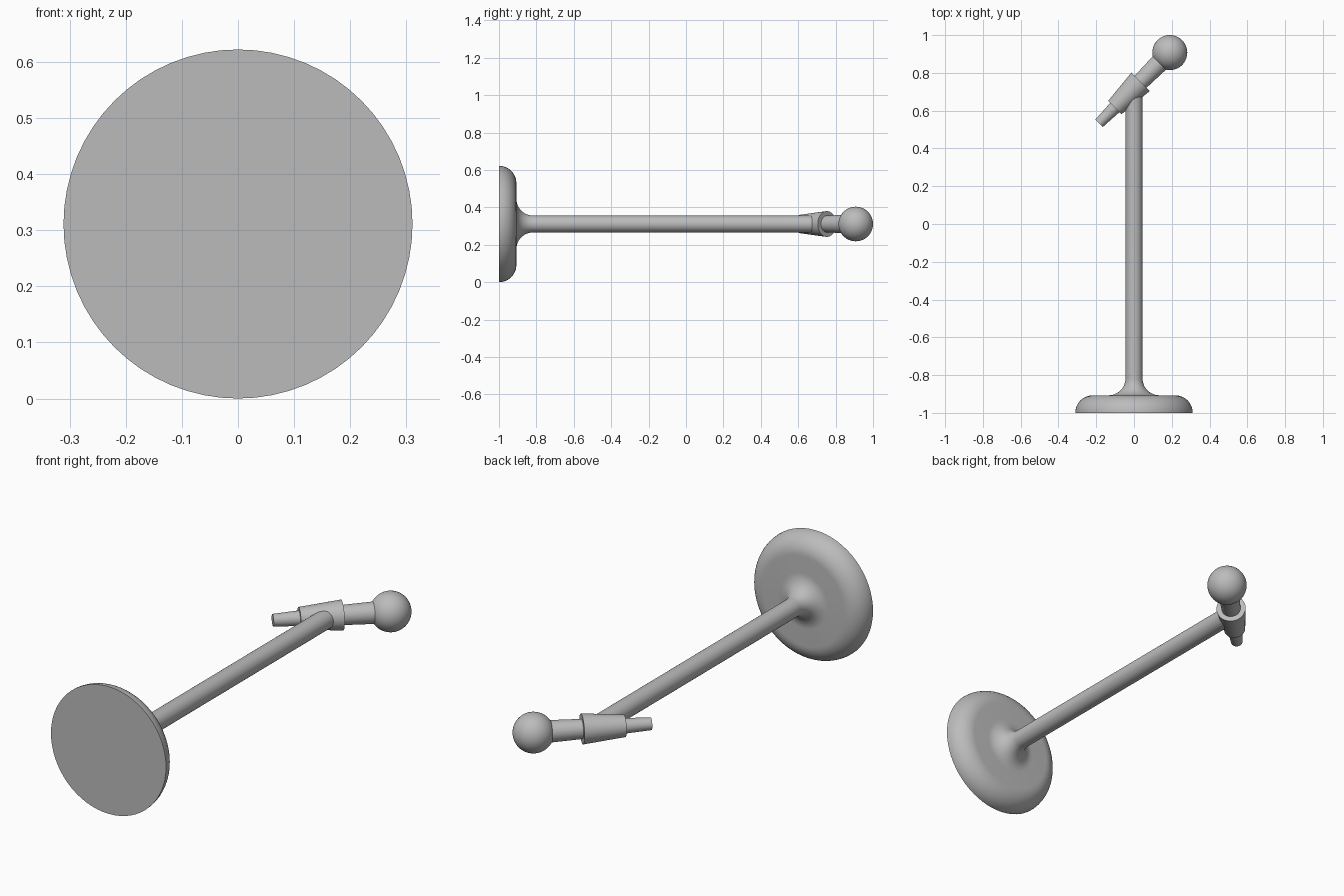
import bpy, bmesh, math
from mathutils import Matrix, Vector

if "Cube" in bpy.data.objects:
    bpy.data.objects.remove(bpy.data.objects["Cube"])

CZ = 0.311          # height of the arm axis
SEG = 64

grey = bpy.data.materials.new("satin_grey")
grey.diffuse_color = (0.5, 0.5, 0.5, 1)
grey.use_nodes = True
grey.node_tree.nodes["Principled BSDF"].inputs["Base Color"].default_value = grey.diffuse_color


def lathe(name, profile, origin, direction):
    """Spin (radius, distance) points around an axis."""
    bm = bmesh.new()
    verts = [bm.verts.new((r, 0, d)) for r, d in profile]
    edges = [bm.edges.new(p) for p in zip(verts, verts[1:])]
    bmesh.ops.spin(bm, geom=verts + edges, cent=(0, 0, 0), axis=(0, 0, 1),
                   angle=math.tau, steps=SEG, use_duplicate=False)
    bmesh.ops.remove_doubles(bm, verts=bm.verts, dist=1e-5)
    bmesh.ops.recalc_face_normals(bm, faces=bm.faces)
    rot = Vector((0, 0, 1)).rotation_difference(Vector(direction)).to_matrix().to_4x4()
    bm.transform(Matrix.Translation(origin) @ rot)
    mesh = bpy.data.meshes.new(name)
    bm.to_mesh(mesh)
    bm.free()
    mesh.materials.append(grey)
    obj = bpy.data.objects.new(name, mesh)
    bpy.context.collection.objects.link(obj)
    bpy.ops.object.select_all(action='DESELECT')
    obj.select_set(True)
    bpy.context.view_layer.objects.active = obj
    bpy.ops.object.shade_smooth_by_angle(angle=math.radians(35))
    return obj


def arc(cr, cd, rad, a0, a1, n=12):
    """Points of an arc in the profile plane, angles in degrees."""
    return [(cr + rad * math.cos(math.radians(a0 + (a1 - a0) * i / n)),
             cd + rad * math.sin(math.radians(a0 + (a1 - a0) * i / n))) for i in range(n + 1)]


# wall plate with rounded rim, flared into the long arm
plate_arm = [(0, 0)] + arc(0.218, 0, 0.093, 0, 90) \
    + arc(0.135, 0.183, 0.09, 270, 180) + [(0.045, 1.715), (0, 1.715)]
lathe("wall_plate_and_arm", plate_arm, (0, -1, CZ), (0, 1, 0))

# lever assembly, turned 45 degrees across the end of the arm
pivot, axis = (0, 0.718, CZ), (1, 1, 0)
lathe("lever_collar", [(0, -0.143), (0.05, -0.143), (0.069, 0.05), (0, 0.05)], pivot, axis)
lathe("lever_tip", [(0, -0.262), (0.028, -0.262), (0.036, -0.12), (0, -0.12)], pivot, axis)
lathe("lever_neck", [(0, 0.03), (0.044, 0.03), (0.052, 0.25), (0, 0.25)], pivot, axis)
ball = arc(0, 0.268, 0.0925, -90, 90, 32)
ball[0], ball[-1] = (0, ball[0][1]), (0, ball[-1][1])
lathe("ball_knob", ball, pivot, axis)
